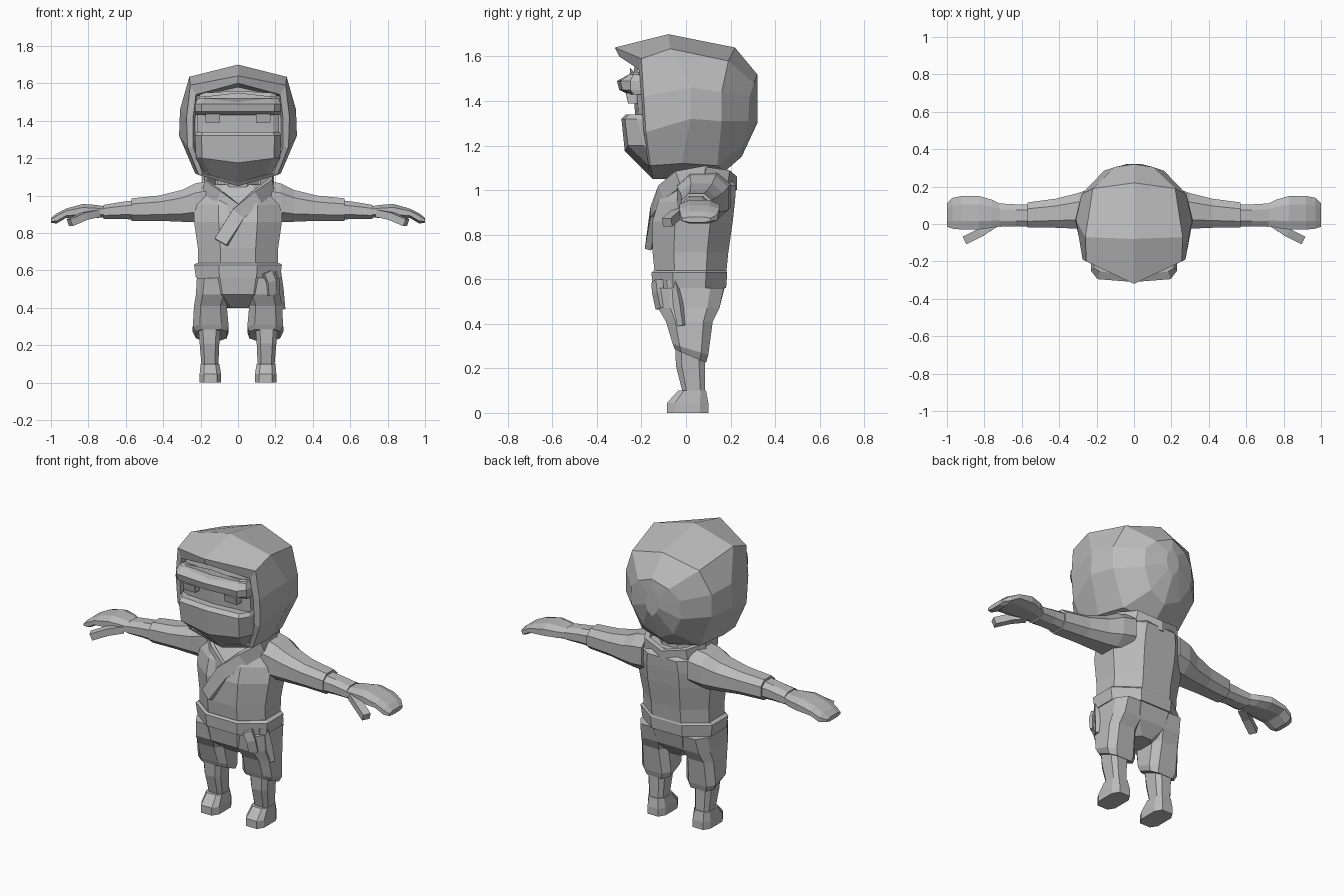
import bpy, bmesh
from mathutils import Vector

grey = bpy.data.materials.new("plain_grey")
grey.diffuse_color = (0.5, 0.5, 0.5, 1)


def loft(name, rings, mirror=False):
    """Skin closed rings of equal length, cap both ends, optionally mirror in x."""
    bm = bmesh.new()
    vs = [[bm.verts.new(p) for p in r] for r in rings]
    n = len(rings[0])
    for a, b in zip(vs, vs[1:]):
        for i in range(n):
            j = (i + 1) % n
            bm.faces.new((a[i], a[j], b[j], b[i]))
    bm.faces.new(vs[0])
    bm.faces.new(vs[-1])
    bmesh.ops.recalc_face_normals(bm, faces=bm.faces)
    me = bpy.data.meshes.new(name)
    bm.to_mesh(me)
    bm.free()
    me.materials.append(grey)
    ob = bpy.data.objects.new(name, me)
    bpy.context.collection.objects.link(ob)
    if mirror:
        ob.modifiers.new("mirror", 'MIRROR').use_mirror_merge = False
    return ob


def oct_ring(a0, a1, b0, b1, c=0.28):
    """Box outline with cut corners."""
    da, db = (a1 - a0) * c, (b1 - b0) * c
    return [(a0 + da, b0), (a1 - da, b0), (a1, b0 + db), (a1, b1 - db),
            (a1 - da, b1), (a0 + da, b1), (a0, b1 - db), (a0, b0 + db)]


def z_loft(name, levels, mirror=False, c=0.28):
    """Levels: z, x0, x1, y0, y1, optional rise of the back edge."""
    rings = []
    for z, x0, x1, y0, y1, *tilt in levels:
        t = tilt[0] if tilt else 0
        rings.append([(x, y, z + t * (y - y0) / (y1 - y0)) for x, y in oct_ring(x0, x1, y0, y1, c)])
    return loft(name, rings, mirror)


def x_loft(name, levels, c=0.25):
    """Levels: x, y0, y1, z0, z1; mirrored to the other side."""
    return loft(name, [[(x, a, b) for a, b in oct_ring(y0, y1, z0, z1, c)]
                       for x, y0, y1, z0, z1 in levels], True)


def strip(name, path, width, thick, out=None, mirror=False):
    """Flat band along a path; it lies against the body unless 'out' is given."""
    pts = [Vector(p) for p in path]
    rings = []
    for i, p in enumerate(pts):
        t = (pts[min(i + 1, len(pts) - 1)] - pts[max(i - 1, 0)]).normalized()
        n = Vector(out) if out else Vector((p.x, p.y - 0.05, 0))
        n = (n - t * n.dot(t)).normalized()
        w, n = t.cross(n) * width / 2, n * thick / 2
        rings.append([p - w - n, p + w - n, p + w + n, p - w + n])
    return loft(name, rings, mirror)


def front_shell(name, levels):
    """Levels: z, half width, back y, side y, front y, extra z at the middle."""
    rings = []
    for z, w, yb, ys, yf, dz in levels:
        half = [(w, yb, z), (w, ys, z), (w * 0.85, yf + 0.015, z)]
        rings.append(half + [(0, yf, z + dz)] + [(-x, y, h) for x, y, h in reversed(half)])
    return loft(name, rings)


def sym(half):
    """Close a top-to-bottom half outline by reflecting it in x."""
    return half + [(-x, y, z) for x, y, z in reversed(half[1:-1])]


# Hood: recessed opening, rim with peak, crown, back of the head
loft("hood", [
    sym([(0, -.15, 1.58), (.22, -.15, 1.53), (.23, -.15, 1.40),
         (.23, -.15, 1.26), (.18, -.14, 1.13), (0, -.13, 1.08)]),
    sym([(0, -.30, 1.60), (.225, -.21, 1.54), (.24, -.20, 1.42),
         (.24, -.19, 1.26), (.19, -.17, 1.12), (0, -.17, 1.07)]),
    sym([(0, -.32, 1.64), (.255, -.20, 1.59), (.275, -.19, 1.42),
         (.27, -.18, 1.26), (.21, -.16, 1.11), (0, -.15, 1.05)]),
    sym([(0, -.08, 1.70), (.26, -.07, 1.635), (.31, .02, 1.46),
         (.315, .02, 1.32), (.23, -.02, 1.12), (0, -.02, 1.05)]),
    sym([(0, .22, 1.64), (.22, .19, 1.58), (.28, .16, 1.44),
         (.28, .16, 1.31), (.19, .14, 1.11), (0, .17, 1.08)]),
    sym([(0, .32, 1.52), (.10, .305, 1.48), (.16, .285, 1.42),
         (.16, .28, 1.31), (.10, .26, 1.20), (0, .25, 1.15)]),
    sym([(0, .32, 1.46), (.03, .32, 1.43), (.04, .32, 1.40),
         (.04, .32, 1.36), (.03, .32, 1.33), (0, .32, 1.30)]),
])

# Face, mask, brow band and eyes
front_shell("face", [(1.12, .18, -.10, -.15, -.18, 0), (1.22, .22, -.10, -.19, -.22, 0),
                     (1.50, .22, -.10, -.20, -.24, 0), (1.55, .20, -.10, -.19, -.23, .01)])
front_shell("face_mask", [(1.10, .165, -.08, -.14, -.17, -.03), (1.20, .225, -.10, -.19, -.275, -.025),
                          (1.32, .23, -.12, -.22, -.29, 0), (1.34, .22, -.12, -.21, -.27, 0)])
front_shell("brow_band", [(1.43, .225, -.18, -.235, -.26, 0), (1.45, .23, -.18, -.25, -.30, 0),
                          (1.49, .23, -.18, -.25, -.31, 0), (1.52, .215, -.18, -.235, -.27, -.02)])
front_shell("upper_brow", [(1.50, .22, -.16, -.22, -.255, 0), (1.53, .20, -.16, -.21, -.25, .02)])
z_loft("eye", [(1.39, .095, .175, -.26, -.20), (1.435, .095, .175, -.27, -.20)], True, 0.02)

# Neck and torso
z_loft("neck", [(1.0, -.11, .11, -.06, .16), (1.12, -.11, .11, -.06, .15)])
z_loft("jacket", [(.62, -.215, .215, -.14, .18), (.72, -.215, .215, -.15, .19),
                  (.86, -.235, .235, -.15, .21), (.95, -.235, .235, -.125, .22),
                  (1.02, -.215, .215, -.08, .225), (1.06, -.17, .17, -.05, .19)])
z_loft("belt", [(.56, -.225, .225, -.15, .18), (.63, -.235, .235, -.155, .185),
                (.64, -.22, .22, -.145, .18)])
z_loft("hips", [(.40, -.07, .07, -.05, .10), (.47, -.19, .19, -.13, .15),
                (.57, -.22, .22, -.145, .175)])

# Crossed jacket edges and raised collar
strip("long_lapel", [(.17, .10, 1.075), (.175, -.03, 1.05), (.10, -.10, .99),
                     (0, -.145, .90), (-.09, -.158, .75)], .075, .03)
strip("short_lapel", [(-.17, .10, 1.075), (-.175, -.03, 1.05), (-.10, -.10, .99),
                      (-.01, -.14, .92)], .07, .02)
strip("back_collar", [(-.18, .08, 1.075), (-.13, .18, 1.06), (0, .215, 1.03),
                      (.13, .18, 1.06), (.18, .08, 1.075)], .06, .03)

# Hanging belt ends
strip("belt_tail_front", [(.155, -.13, .59), (.175, -.125, .54), (.18, -.11, .47)], .05, .035, (.5, -1, 0))
strip("belt_tail_side", [(.20, -.06, .60), (.215, -.04, .50), (.225, -.025, .39)], .05, .035, (1, -.7, 0))

# Trousers, lower legs and feet
z_loft("trouser_leg", [(.285, .06, .225, -.05, .09, -.06), (.31, .05, .242, -.06, .10, -.05),
                       (.41, .06, .235, -.09, .12), (.47, .04, .225, -.125, .15),
                       (.56, .02, .22, -.135, .17)], True, 0.2)
z_loft("lower_leg", [(.09, .105, .195, -.015, .085), (.21, .10, .205, -.045, .085),
                     (.32, .09, .215, -.05, .085)], True, 0.2)
z_loft("foot", [(0, .09, .205, -.085, .10), (.045, .09, .205, -.085, .10),
                (.10, .10, .20, -.035, .09)], True, 0.2)

# Sleeves, wrist wraps and hands
x_loft("sleeve", [(.15, -.04, .20, .87, 1.08), (.23, -.04, .19, .86, 1.065),
                  (.30, -.025, .165, .86, 1.03), (.42, -.02, .135, .865, 1.0),
                  (.57, -.02, .115, .865, .985)])
x_loft("wrist_wrap", [(.55, -.015, .105, .872, .975), (.63, -.012, .105, .875, .965),
                      (.72, -.015, .11, .875, .95)])
x_loft("hand", [(.70, -.01, .10, .885, .94), (.76, -.02, .13, .88, .95),
                (.83, -.03, .15, .88, .955), (.92, -.03, .15, .88, .93),
                (.97, -.025, .14, .85, .905), (1.0, -.015, .11, .855, .88)])
strip("thumb", [(.75, 0, .905), (.82, -.045, .89), (.90, -.085, .855)],
      .045, .04, (0, 0, 1), True)
